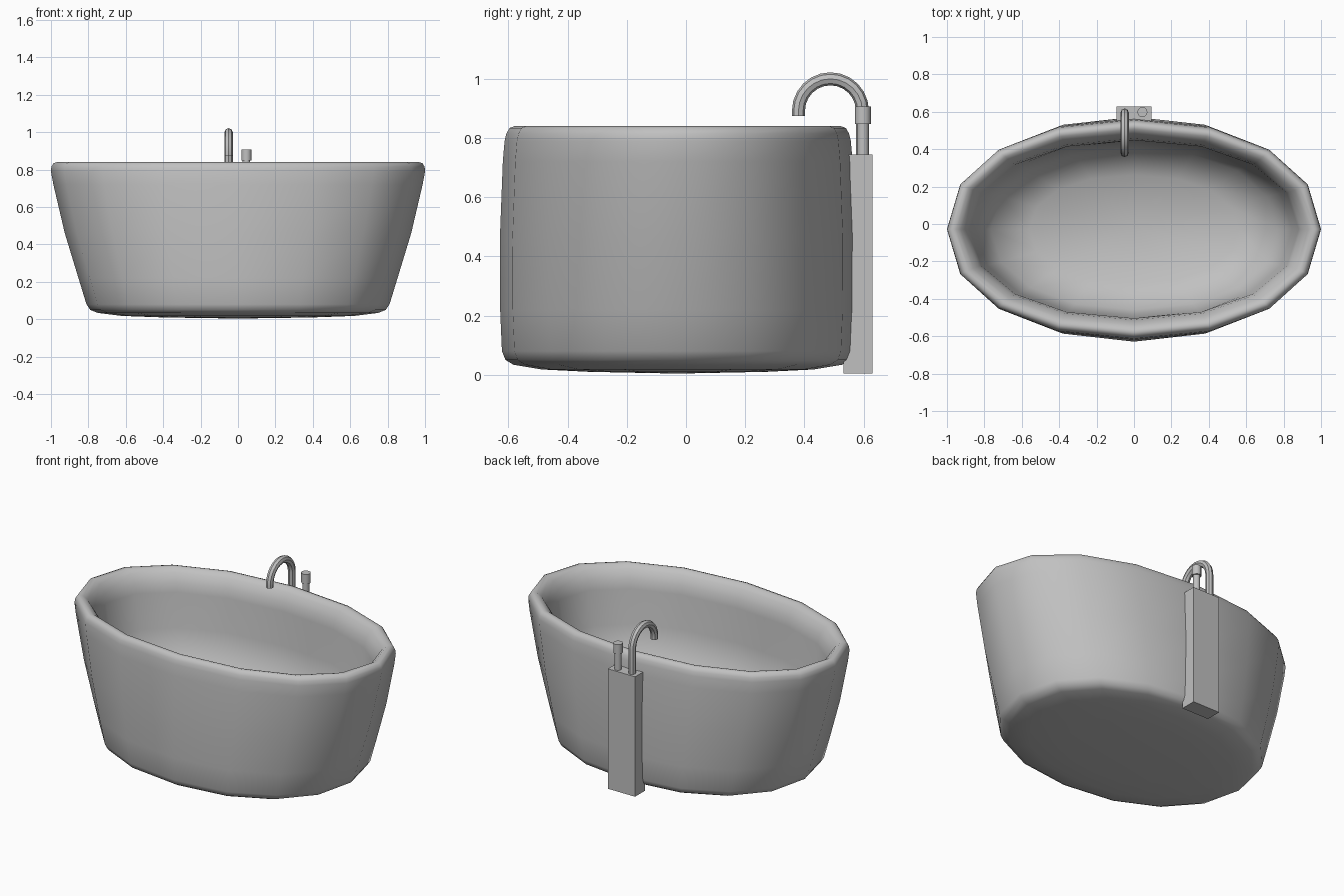
import bpy, bmesh, math

default = bpy.data.objects.get("Cube")
if default:
    bpy.data.objects.remove(default, do_unlink=True)

GREY = (0.53, 0.53, 0.53, 1)
mat = bpy.data.materials.new("plain_grey")
mat.use_nodes = True
mat.diffuse_color = GREY
mat.node_tree.nodes["Principled BSDF"].inputs["Base Color"].default_value = GREY


def add_object(name, bm, smooth=True):
    bmesh.ops.recalc_face_normals(bm, faces=bm.faces)
    mesh = bpy.data.meshes.new(name)
    bm.to_mesh(mesh)
    bm.free()
    mesh.materials.append(mat)
    for p in mesh.polygons:
        p.use_smooth = smooth
    obj = bpy.data.objects.new(name, mesh)
    bpy.context.collection.objects.link(obj)
    return obj


def fuller(value, power):
    """Push an ellipse coordinate outward for a slightly squarer oval."""
    return math.copysign(abs(value) ** power, value) if abs(value) > 1e-6 else 0


def loft(name, profile, sides, centre, power=1):
    """Stack oval rings (rx, ry, z); a zero radius closes to a point."""
    bm = bmesh.new()
    rings = []
    for rx, ry, z in profile:
        count = sides if rx else 1
        angles = [math.tau * i / sides for i in range(count)]
        rings.append([bm.verts.new((centre[0] + rx * fuller(math.cos(a), power),
                                    centre[1] + ry * fuller(math.sin(a), power), z))
                      for a in angles])
    for a, b in zip(rings, rings[1:]):
        for i in range(sides):
            j = (i + 1) % sides
            quad = [a[i % len(a)], a[j % len(a)], b[j % len(b)], b[i % len(b)]]
            bm.faces.new(list(dict.fromkeys(quad)))
    return add_object(name, bm)


# Tub: one shell running from under the base, over the rim, to the inner floor
tub_profile = [
    (0, 0, 0.004), (0.40, 0.30, 0.010), (0.62, 0.46, 0.018), (0.75, 0.555, 0.034),
    (0.79, 0.582, 0.05), (0.81, 0.594, 0.08), (0.853, 0.600, 0.22),
    (0.926, 0.601, 0.46), (0.987, 0.591, 0.72), (1.0, 0.585, 0.79),
    (0.998, 0.579, 0.815), (0.987, 0.568, 0.834), (0.97, 0.552, 0.84),
    (0.95, 0.535, 0.836), (0.925, 0.512, 0.815), (0.893, 0.485, 0.765),
    (0.88, 0.476, 0.71), (0.845, 0.472, 0.50), (0.765, 0.43, 0.27),
    (0.56, 0.29, 0.18), (0, 0, 0.16),
]
loft("tub", tub_profile, 16, (0, -0.028), 0.93)

# Pedestal standing behind the tub
bm = bmesh.new()
bmesh.ops.create_cube(bm, size=1)
for v in bm.verts:
    v.co = (v.co.x * 0.186, 0.581 + v.co.y * 0.097, 0.375 + v.co.z * 0.74)
add_object("tap_pedestal", bm, smooth=False)

# Tap handle: slim stem with a wider square-edged knob
handle = loft("tap_handle",
              [(0, 0, 0.74), (0.02, 0.02, 0.74), (0.02, 0.02, 0.848), (0.027, 0.027, 0.848),
               (0.027, 0.027, 0.907), (0, 0, 0.907)], 12, (0.045, 0.598))

# Curved spout: straight riser, half circle, short drop
SPOUT_X, ARC_Y, ARC_Z, ARC_R = -0.05, 0.488, 0.892, 0.108
path = [(ARC_Y + ARC_R, 0.74)]
path += [(ARC_Y + ARC_R * math.cos(a), ARC_Z + ARC_R * math.sin(a))
         for a in (math.pi * i / 12 for i in range(13))]
path.append((ARC_Y - ARC_R, 0.875))
curve = bpy.data.curves.new("tap_spout", "CURVE")
curve.dimensions = "3D"
curve.bevel_depth = 0.022
curve.bevel_resolution = 2
curve.use_fill_caps = True
spline = curve.splines.new("POLY")
spline.points.add(len(path) - 1)
for point, (y, z) in zip(spline.points, path):
    point.co = (SPOUT_X, y, z, 1)
curve.materials.append(mat)
spout = bpy.data.objects.new("tap_spout", curve)
bpy.context.collection.objects.link(spout)
bpy.ops.object.select_all(action="DESELECT")
spout.select_set(True)
bpy.context.view_layer.objects.active = spout
bpy.ops.object.convert(target="MESH")

# Keep the cut ends of the tap parts crisp
for obj in (spout, handle):
    bpy.ops.object.select_all(action="DESELECT")
    obj.select_set(True)
    bpy.context.view_layer.objects.active = obj
    bpy.ops.object.shade_smooth_by_angle(angle=math.radians(40))
